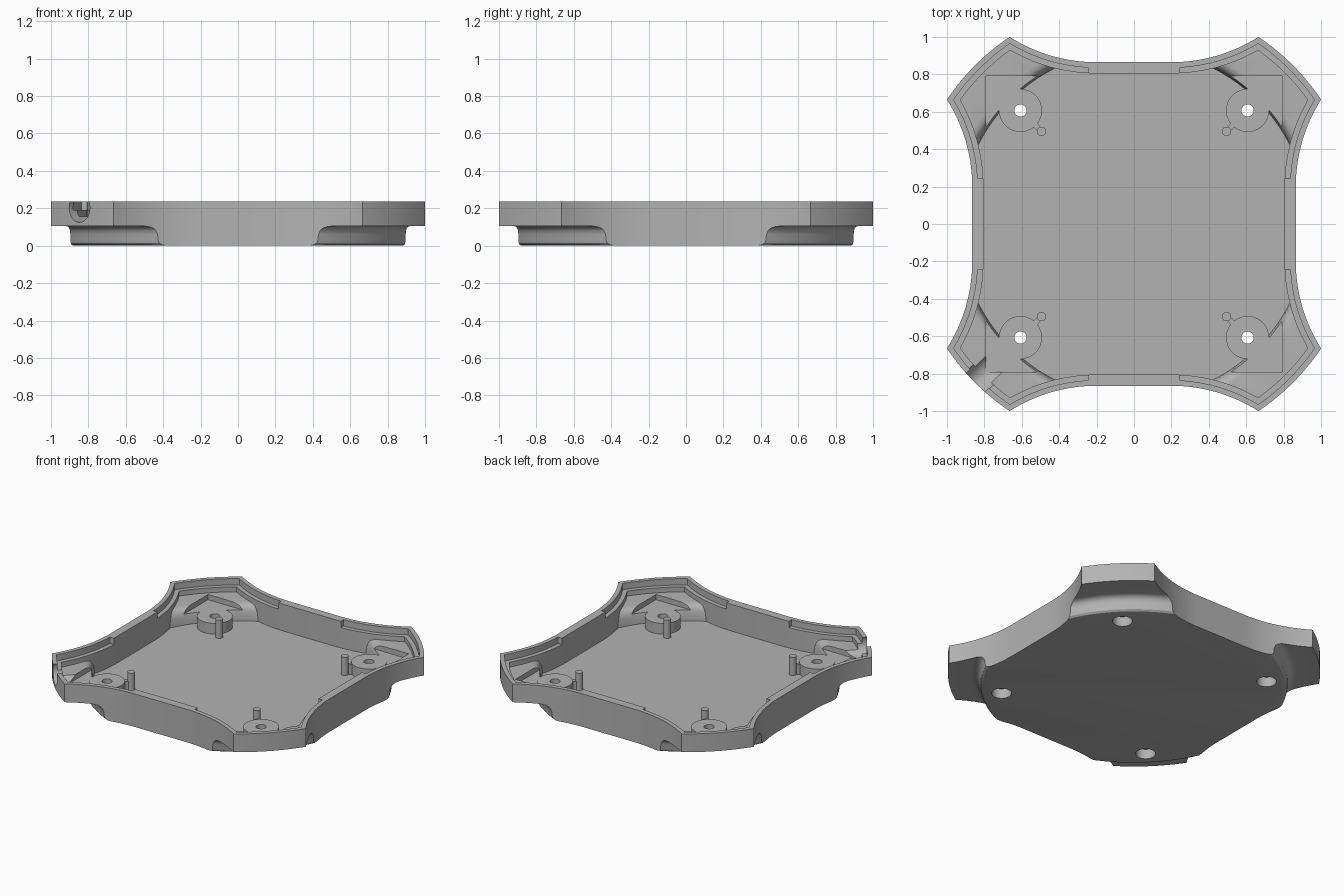
import bpy, bmesh, math
from mathutils import Matrix, Vector

if "Cube" in bpy.data.objects:
    bpy.data.objects.remove(bpy.data.objects["Cube"])

grey = bpy.data.materials.new("grey plastic")
grey.diffuse_color = (0.45, 0.45, 0.45, 1)
grey.use_nodes = True
grey.node_tree.nodes["Principled BSDF"].inputs["Base Color"].default_value = grey.diffuse_color


def finish(name, bm):
    bmesh.ops.recalc_face_normals(bm, faces=bm.faces)
    me = bpy.data.meshes.new(name)
    bm.to_mesh(me)
    bm.free()
    me.materials.append(grey)
    ob = bpy.data.objects.new(name, me)
    bpy.context.collection.objects.link(ob)
    return ob


def prism(name, pts, z0, z1):
    bm = bmesh.new()
    f = bm.faces.new([bm.verts.new((x, y, z0)) for x, y in pts])
    r = bmesh.ops.extrude_face_region(bm, geom=[f])
    vs = [g for g in r["geom"] if isinstance(g, bmesh.types.BMVert)]
    bmesh.ops.translate(bm, verts=vs, vec=(0, 0, z1 - z0))
    return finish(name, bm)


def revolve(name, profile, n=128):
    bm = bmesh.new()
    rings = [[bm.verts.new((r * math.cos(a), r * math.sin(a), z)) for r, z in profile]
             for a in (2 * math.pi * i / n for i in range(n))]
    m = len(profile)
    for i in range(n):
        a, b = rings[i], rings[(i + 1) % n]
        for j in range(m):
            k = (j + 1) % m
            bm.faces.new((a[j], b[j], b[k], a[k]))
    return finish(name, bm)


def cylinder(name, x, y, r, z0, z1, n=40):
    return prism(name, [(x + r * math.cos(2 * math.pi * i / n),
                         y + r * math.sin(2 * math.pi * i / n)) for i in range(n)], z0, z1)


def boolean(ob, tool, op="DIFFERENCE"):
    mod = ob.modifiers.new(op, "BOOLEAN")
    mod.operation, mod.solver, mod.object = op, "EXACT", tool
    bpy.context.view_layer.objects.active = ob
    bpy.ops.object.modifier_apply(modifier=mod.name)
    bpy.data.objects.remove(tool)


# Outline: straight middle, flared side arc, rounded corner arc
FLAT, SIDE, ARC, TIP = 0.2, 0.865, 0.868, 1.201


def corner(d, start=None):
    """Outline of the +x +y corner, inset by d, from the top side to the right side."""
    def at(t):
        return Vector((FLAT + (ARC + d) * math.sin(t), SIDE + ARC - (ARC + d) * math.cos(t)))
    lo, hi = 0, 1
    for _ in range(40):
        mid = (lo + hi) / 2
        lo, hi = (mid, hi) if at(mid).length < TIP - d else (lo, mid)
    t0 = math.asin((start - FLAT) / (ARC + d)) if start else 0
    side = [at(t0 + (lo - t0) * i / 14) for i in range(15)]
    a0 = math.atan2(side[-1].y, side[-1].x)
    arc = [Vector((math.cos(a), math.sin(a))) * (TIP - d)
           for a in (a0 + (math.pi / 2 - 2 * a0) * i / 10 for i in range(1, 10))]
    return side + arc + [Vector((p.y, p.x)) for p in reversed(side)]


def turned(pts, q):
    rot = Matrix.Rotation(-q * math.pi / 2, 2)
    return [rot @ p for p in pts]


def outline(d):
    return [p for q in range(4) for p in turned(corner(d), q)]


# Tray body with corners undercut by a flared ring
tray = prism("tray", outline(0), 0, 0.235)
boolean(tray, revolve("undercut", [
    (0.94, -0.02), (0.955, 0), (0.977, 0.004), (0.988, 0.014), (0.992, 0.03), (0.994, 0.06),
    (1.0, 0.08), (1.012, 0.095), (1.03, 0.103), (1.05, 0.105), (1.3, 0.105), (1.3, -0.02)]))

# Hollow inside, keeping raised ledges in the corners
cavity = prism("cavity", outline(0.06), 0.045, 0.3)
boolean(cavity, revolve("ledge", [
    (0.932, 0.0), (0.935, 0.06), (0.94, 0.1), (0.947, 0.125), (0.958, 0.142),
    (0.975, 0.152), (0.995, 0.155), (1.3, 0.155), (1.3, 0.0)]))
boolean(tray, cavity)

# Square board recess cut into the ledges
H = 0.79
boolean(tray, prism("board_recess", [(-H, -H), (H, -H), (H, H), (-H, H)], 0.118, 0.3))

# Stepped lip around each corner
for q in range(4):
    pts = corner(0.03, 0.245) + [Vector((0.245, 0.245))]
    boolean(tray, prism("lip_step", turned(pts, q), 0.19, 0.3))

# Screw bosses with locating posts
for sx in (-1, 1):
    for sy in (-1, 1):
        x, y = 0.607 * sx, 0.607 * sy
        boolean(tray, cylinder("boss", x, y, 0.115, 0.02, 0.121), "UNION")
        u = Vector((sx, sy)).normalized()
        v = Vector((-u.y, u.x)) * 0.014
        a, b = u * 0.70, u * 0.80
        boolean(tray, prism("web", [a + v, b + v, b - v, a - v], 0.02, 0.115), "UNION")
        boolean(tray, cylinder("post", 0.495 * sx, 0.495 * sy, 0.025, 0.02, 0.175, 24), "UNION")
        boolean(tray, cylinder("screw_hole", x, y, 0.033, -0.1, 0.3, 32))
        boolean(tray, cylinder("counterbore", x, y, 0.064, -0.1, 0.07))

# Cable port through one corner
port = cylinder("port", 0, 0, 0.078, 0.955, 1.4, 48)
port.data.transform(Matrix.Translation((0, 0, 0.203)) @ Matrix.Rotation(math.radians(225), 4, "Z")
                    @ Matrix.Rotation(math.pi / 2, 4, "Y"))
boolean(tray, port)

bpy.ops.object.select_all(action="DESELECT")
tray.select_set(True)
bpy.context.view_layer.objects.active = tray
bpy.ops.object.shade_smooth_by_angle(angle=math.radians(28))
